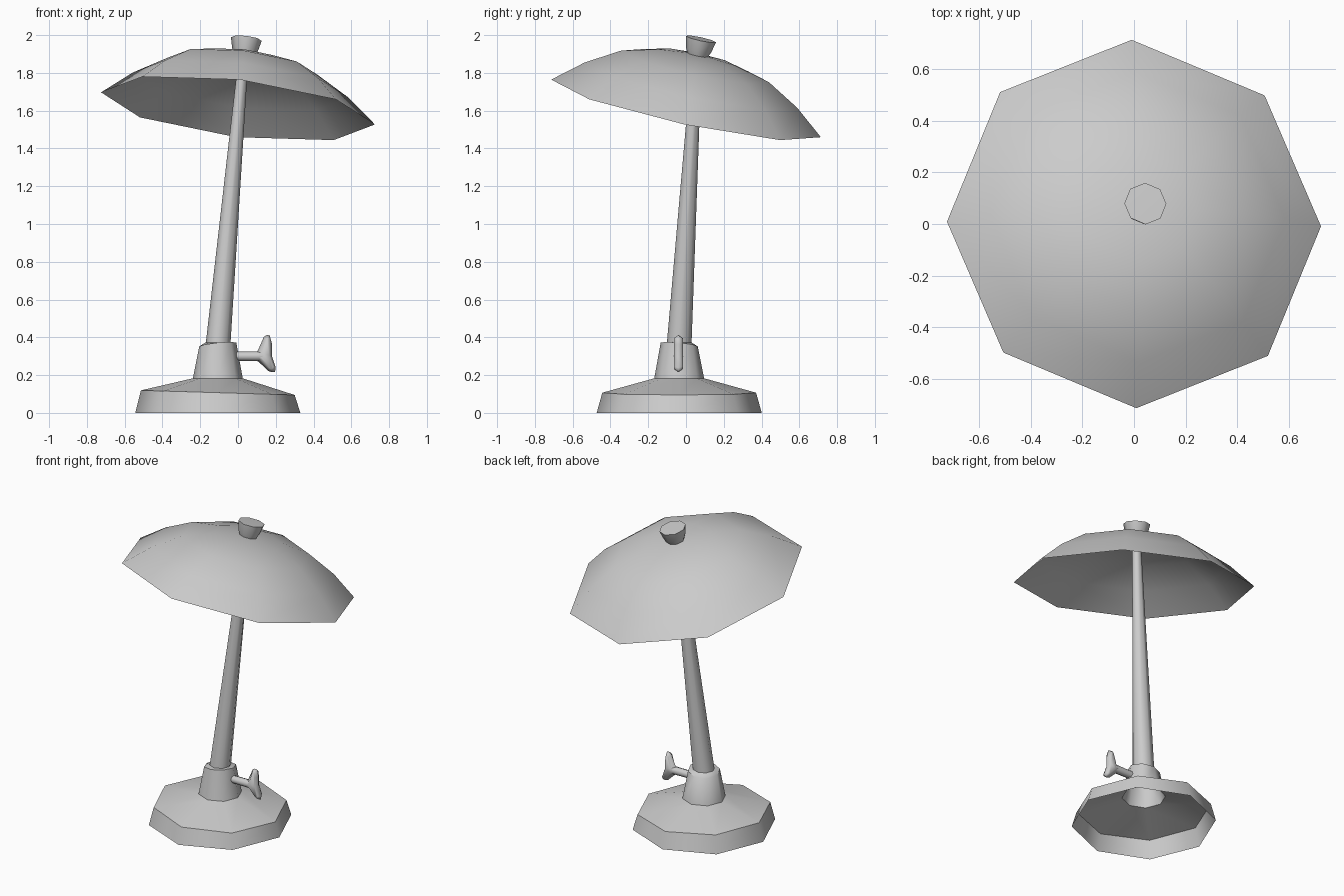
import bpy, bmesh
from math import sin, cos, pi, radians
from mathutils import Vector, Matrix

if "Cube" in bpy.data.objects:
    bpy.data.objects.remove(bpy.data.objects["Cube"])

SIDES = 8


def finish(name, bm, angle=50):
    bmesh.ops.recalc_face_normals(bm, faces=bm.faces)
    mesh = bpy.data.meshes.new(name)
    bm.to_mesh(mesh)
    bm.free()
    obj = bpy.data.objects.new(name, mesh)
    bpy.context.collection.objects.link(obj)
    bpy.ops.object.select_all(action='DESELECT')
    obj.select_set(True)
    bpy.context.view_layer.objects.active = obj
    bpy.ops.object.shade_smooth_by_angle(angle=radians(angle))
    return obj


def bridge(bm, a, b):
    n = max(len(a), len(b))
    for i in range(n):
        j = (i + 1) % n
        if len(b) == 1:
            bm.faces.new((a[i], a[j], b[0]))
        elif len(a) == 1:
            bm.faces.new((a[0], b[j], b[i]))
        else:
            bm.faces.new((a[i], a[j], b[j], b[i]))


def lathe(name, profile, matrix, angle=50):
    """profile: (radius, height[, slope x, slope y]) rings around local z."""
    bm = bmesh.new()
    prev = None
    for r, z, *slope in profile:
        sx, sy = slope or (0, 0)
        ring = []
        for i in range(SIDES if r else 1):
            x, y = r * cos(2 * pi * i / SIDES), r * sin(2 * pi * i / SIDES)
            ring.append(bm.verts.new(matrix @ Vector((x, y, z + sx * x + sy * y))))
        if prev:
            bridge(bm, prev, ring)
        prev = ring
    return finish(name, bm, angle)


def tilted(origin, axis):
    # smallest turn from z to the axis keeps the octagons lined up
    turn = Vector((0, 0, 1)).rotation_difference(Vector(axis))
    return Matrix.Translation(origin) @ turn.to_matrix().to_4x4()


# Hollow base with raised collar, open underneath
lathe("base", [(0.437, 0), (0.407, 0.107, -0.03, 0), (0.132, 0.183),
               (0.098, 0.362, 0.1, -0.1), (0.066, 0.372)],
      Matrix.Translation((-0.107, -0.036, 0)))

# Leaning tapered pole
bottom, top = Vector((-0.111, -0.04, 0.3)), Vector((0.03, 0.058, 1.895))
length = (top - bottom).length
lathe("pole", [(0, 0), (0.067, 0), (0.026, length), (0, length)],
      tilted(bottom, top - bottom))

# Tilted shade and the finial knob on the same axis
shade_frame = tilted(Vector((0, 0, 1.612)), (0.12, 0.215, 1))
lathe("shade", [(0.73, 0), (0.575, 0.127), (0.40, 0.229), (0.21, 0.277),
                (0, 0.297)], shade_frame)
lathe("finial_knob", [(0, 0.265), (0.048, 0.275), (0.068, 0.318),
                      (0.082, 0.378), (0, 0.38)], shade_frame)

# Screw shaft into the collar
lathe("screw_shaft", [(0, 0), (0.024, 0), (0.026, 0.18), (0, 0.18)],
      tilted(Vector((-0.05, -0.04, 0.3)), (1, 0, 0)))

# Wing handle: outline in xz, thinner rounded faces on both sides
outline = [(0.09, 0.32), (0.105, 0.33), (0.137, 0.403), (0.153, 0.412),
           (0.168, 0.41), (0.18, 0.365), (0.18, 0.30), (0.2, 0.24),
           (0.196, 0.218), (0.18, 0.215), (0.16, 0.222), (0.108, 0.272),
           (0.09, 0.278)]
spine = [(0.11, 0.305), (0.125, 0.315), (0.146, 0.385), (0.154, 0.395),
         (0.161, 0.39), (0.165, 0.36), (0.165, 0.305), (0.188, 0.245),
         (0.185, 0.235), (0.178, 0.232), (0.168, 0.24), (0.125, 0.285),
         (0.11, 0.295)]
bm = bmesh.new()
rings = [[bm.verts.new((x, y, z)) for x, z in pts]
         for y, pts in ((-0.064, spine), (-0.04, outline), (-0.016, spine))]
bridge(bm, rings[0], rings[1])
bridge(bm, rings[1], rings[2])
bm.faces.new(rings[0][::-1])
bm.faces.new(rings[2])
finish("wing_handle", bm, 80)
